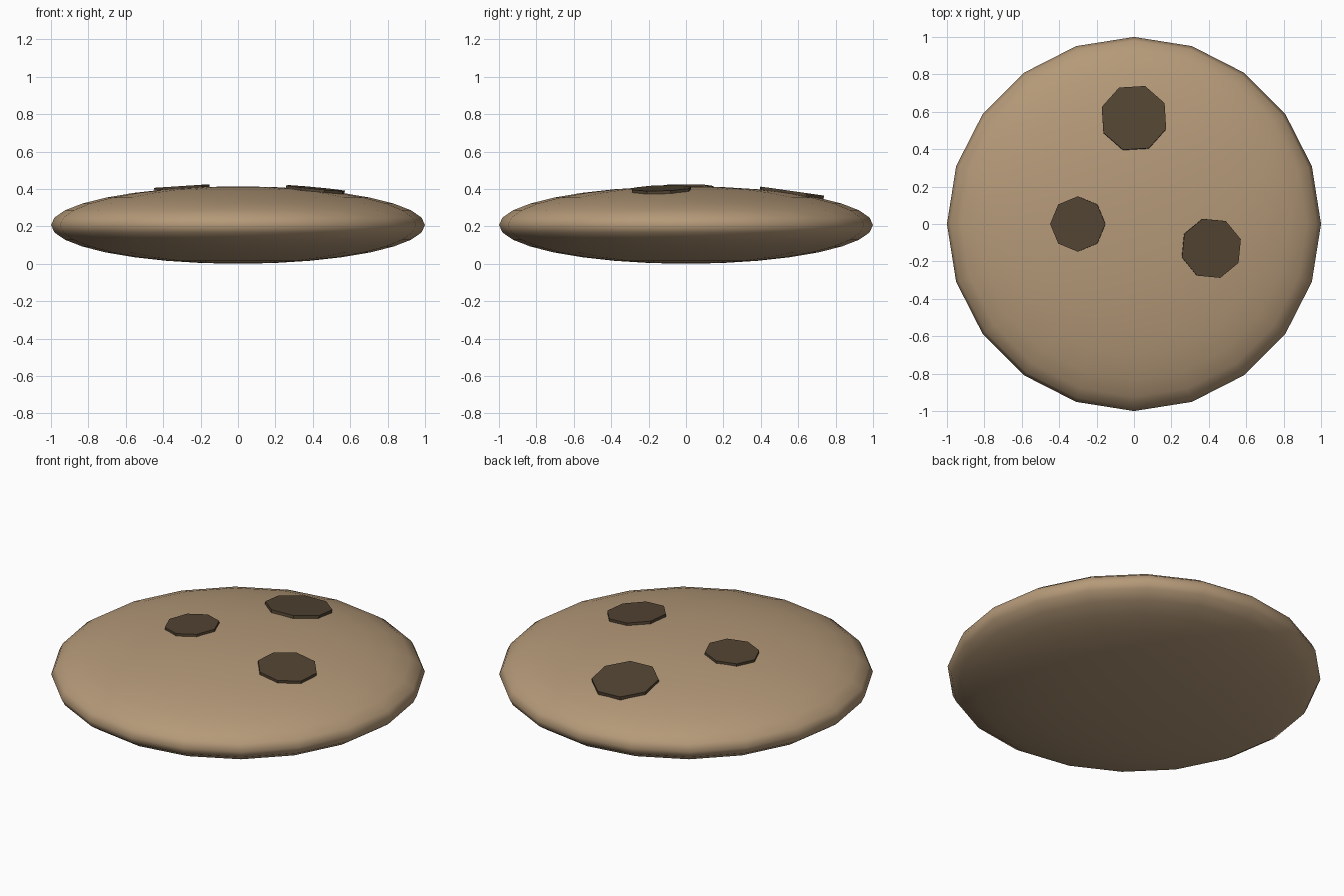
import bpy, math
from mathutils import Vector, Matrix

if "Cube" in bpy.data.objects:
    bpy.data.objects.remove(bpy.data.objects["Cube"])

H = 0.207  # half height of the body


def material(name, rgb):
    m = bpy.data.materials.new(name)
    m.diffuse_color = (*rgb, 1)
    m.use_nodes = True
    m.node_tree.nodes["Principled BSDF"].inputs["Base Color"].default_value = m.diffuse_color
    return m


dough = material("dough", (0.46, 0.32, 0.19))
chocolate = material("chocolate", (0.085, 0.058, 0.033))

# flattened round body
bpy.ops.mesh.primitive_uv_sphere_add(segments=20, ring_count=16, radius=1, location=(0, 0, H))
body = bpy.context.object
body.name = "cookie_body"
body.scale = (1, 1, H)
bpy.ops.object.transform_apply(location=False, rotation=False, scale=True)
bpy.ops.object.shade_smooth()
body.data.materials.append(dough)


# octagonal chips lying along the surface
def chip(name, x, y, radius, spin):
    dz = math.sqrt(1 - x * x - y * y)
    normal = Vector((x, y, dz / H)).normalized()
    tilt = Vector((0, 0, 1)).rotation_difference(normal).to_matrix().to_4x4()
    bpy.ops.mesh.primitive_cylinder_add(vertices=8, radius=radius, depth=0.022)
    ob = bpy.context.object
    ob.name = name
    ob.matrix_world = (Matrix.Translation((x, y, H + H * dz)) @ tilt
                       @ Matrix.Rotation(math.radians(spin), 4, 'Z'))
    ob.data.materials.append(chocolate)


chip("chip_left", -0.30, 0.0, 0.148, 0)
chip("chip_right", 0.413, -0.13, 0.165, 17)
chip("chip_back", 0.0, 0.566, 0.182, 26)
